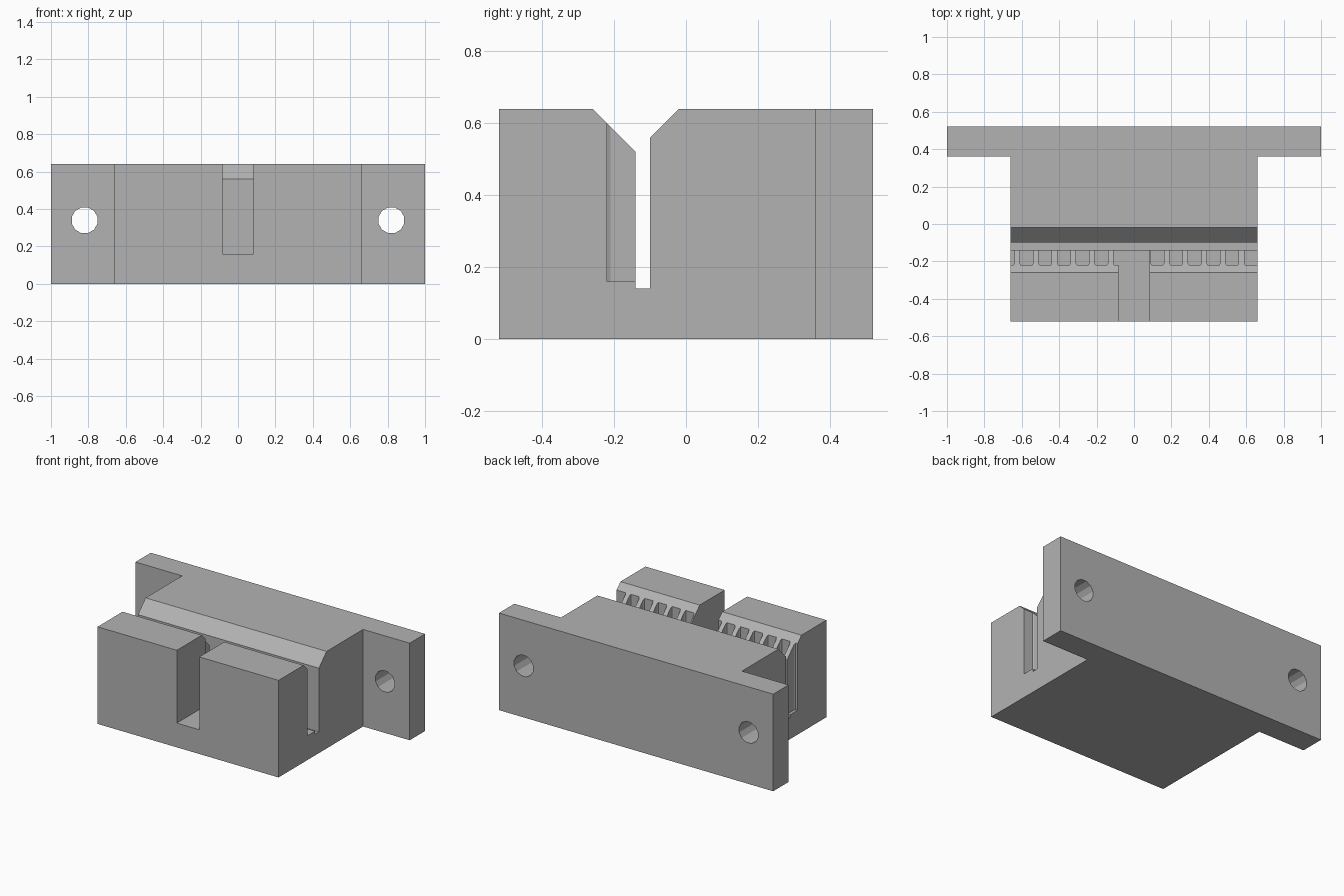
import bpy, bmesh
from math import radians
from mathutils import Matrix, Vector

old = bpy.data.objects.get("Cube")
if old:
    bpy.data.objects.remove(old, do_unlink=True)

grey = bpy.data.materials.new("plain grey")
grey.use_nodes = True
colour = (0.45, 0.45, 0.45, 1)
grey.diffuse_color = colour
grey.node_tree.nodes["Principled BSDF"].inputs["Base Color"].default_value = colour


def prism(bm, points, sweep):
    """Extrude a flat outline along a vector into a closed solid."""
    base = bm.faces.new([bm.verts.new(p) for p in points])
    top = bmesh.ops.extrude_face_region(bm, geom=[base])["geom"]
    bmesh.ops.translate(bm, vec=Vector(sweep),
                        verts=[v for v in top if isinstance(v, bmesh.types.BMVert)])


def make_object(name, bm):
    bmesh.ops.recalc_face_normals(bm, faces=bm.faces)
    mesh = bpy.data.meshes.new(name)
    bm.to_mesh(mesh)
    bm.free()
    mesh.materials.append(grey)
    obj = bpy.data.objects.new(name, mesh)
    bpy.context.collection.objects.link(obj)
    return obj


def cut(target, name, bm):
    cutter = make_object(name, bm)
    cutter.hide_render = True
    mod = target.modifiers.new(name, "BOOLEAN")
    mod.operation = "DIFFERENCE"
    mod.solver = "EXACT"
    mod.object = cutter
    bpy.context.view_layer.objects.active = target
    bpy.ops.object.modifier_apply(modifier=mod.name)
    bpy.data.objects.remove(cutter, do_unlink=True)


HEIGHT, HALF, BACK = 0.64, 0.66, 0.52

# T-shaped block: clamp body with mounting flange at the back
half_plan = [(HALF, -BACK), (HALF, 0.36), (1, 0.36), (1, BACK)]
plan = half_plan + [(-x, y) for x, y in reversed(half_plan)]
bm = bmesh.new()
prism(bm, [(x, y, 0) for x, y in plan], (0, 0, HEIGHT))
clamp = make_object("belt_clamp_body", bm)

# Belt slot with a flared mouth
slot = [(-0.14, 0.14), (-0.10, 0.14), (-0.10, 0.56), (-0.02, HEIGHT),
        (0.08, 0.74), (-0.36, 0.74), (-0.26, HEIGHT), (-0.14, 0.52)]
bm = bmesh.new()
prism(bm, [(-0.8, y, z) for y, z in slot], (1.6, 0, 0))
cut(clamp, "slot_cutter", bm)

# Central gap splitting the front jaw
gap = [(-0.082, -0.7), (0.082, -0.7), (0.082, -0.12), (-0.082, -0.12)]
bm = bmesh.new()
prism(bm, [(x, y, 0.16) for x, y in gap], (0, 0, 1))
cut(clamp, "gap_cutter", bm)

# Tooth grooves along the front jaw
groove = [(-0.035, -0.12), (-0.035, -0.21), (-0.03, -0.22),
          (0.03, -0.22), (0.035, -0.21), (0.035, -0.12)]
bm = bmesh.new()
for i in range(14):
    centre = -0.675 + 0.1 * i
    end = 0.05 if i == 13 else 0
    prism(bm, [(centre + x + (end if x > 0 else 0), y, 0.16) for x, y in groove],
          (0, 0, 1))
cut(clamp, "groove_cutter", bm)

# Bolt holes through the flange
bm = bmesh.new()
for side in (-1, 1):
    place = Matrix.Translation((side * 0.82, 0.44, 0.34)) @ Matrix.Rotation(radians(90), 4, "X")
    place = place @ Matrix.Rotation(radians(15), 4, "Z")
    bmesh.ops.create_cone(bm, cap_ends=True, segments=12, radius1=0.071, radius2=0.071,
                          depth=0.3, matrix=place)
cut(clamp, "hole_cutter", bm)
